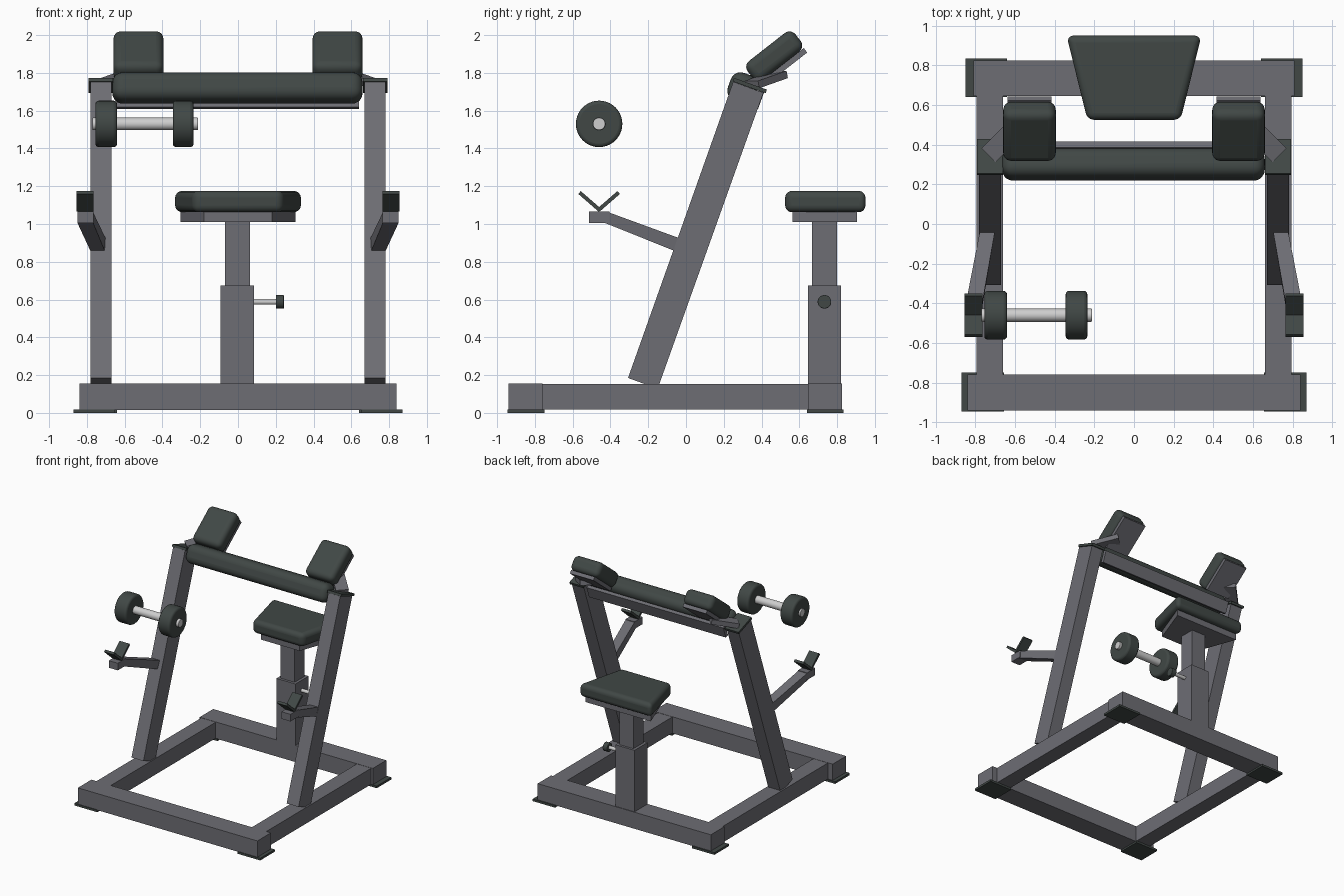
import bpy, bmesh, math
from mathutils import Matrix, Vector

if "Cube" in bpy.data.objects:
    bpy.data.objects.remove(bpy.data.objects["Cube"])


def material(name, rgb):
    m = bpy.data.materials.new(name)
    m.diffuse_color = (*rgb, 1)
    m.use_nodes = True
    m.node_tree.nodes["Principled BSDF"].inputs["Base Color"].default_value = m.diffuse_color
    return m


GREY = material("frame grey", (0.155, 0.155, 0.175))
BLACK = material("pad black", (0.052, 0.064, 0.060))
STEEL = material("bright steel", (0.62, 0.62, 0.62))


def finish(name, bm, mat, bevel=0, segments=5):
    bmesh.ops.recalc_face_normals(bm, faces=bm.faces[:])
    me = bpy.data.meshes.new(name)
    bm.to_mesh(me)
    bm.free()
    me.materials.append(mat)
    ob = bpy.data.objects.new(name, me)
    bpy.context.collection.objects.link(ob)
    if bevel:
        mod = ob.modifiers.new("soft edges", 'BEVEL')
        mod.width, mod.segments = bevel, segments
        mod.limit_method, mod.angle_limit = 'ANGLE', math.radians(40)
        for p in me.polygons:
            p.use_smooth = True
        bpy.context.view_layer.objects.active = ob
        ob.select_set(True)
        bpy.ops.object.shade_smooth_by_angle(angle=math.radians(35))
        ob.select_set(False)
    return ob


def box(name, centre, size, mat, tilt=0, turn=0, bevel=0):
    """Box tilted about x, then turned about z (degrees)."""
    bm = bmesh.new()
    rot = Matrix.Rotation(math.radians(turn), 4, 'Z') @ Matrix.Rotation(math.radians(tilt), 4, 'X')
    bmesh.ops.create_cube(bm, size=1, matrix=Matrix.Translation(centre) @ rot @ Matrix.Diagonal((*size, 1)))
    return finish(name, bm, mat, bevel)


def span(name, x, y, z, mat, **kw):
    """Axis-aligned box from its ranges."""
    return box(name, [(a + b) / 2 for a, b in (x, y, z)], [b - a for a, b in (x, y, z)], mat, **kw)


def loft(name, ring_a, ring_b, mat, bevel=0):
    """Solid between two matching rings."""
    bm = bmesh.new()
    a = [bm.verts.new(p) for p in ring_a]
    b = [bm.verts.new(p) for p in ring_b]
    bm.faces.new(a)
    bm.faces.new(b)
    for i in range(len(a)):
        j = (i + 1) % len(a)
        bm.faces.new((a[i], a[j], b[j], b[i]))
    return finish(name, bm, mat, bevel)


def rod(name, x0, x1, y, z, r, mat, bevel=0.004):
    bm = bmesh.new()
    m = Matrix.Translation(((x0 + x1) / 2, y, z)) @ Matrix.Rotation(math.pi / 2, 4, 'Y')
    bmesh.ops.create_cone(bm, cap_ends=True, segments=40, radius1=r, radius2=r, depth=x1 - x0, matrix=m)
    return finish(name, bm, mat, bevel, 3)


def plan(half_front, half_back, y0, y1, z):
    return [(-half_front, y0, z), (half_front, y0, z), (half_back, y1, z), (-half_back, y1, z)]


# Floor frame
span("front_base_bar", (-0.84, 0.84), (-0.94, -0.76), (0.015, 0.155), GREY)
span("rear_base_bar", (-0.81, 0.81), (0.645, 0.825), (0.015, 0.155), GREY)

for s, side in ((-1, "left"), (1, "right")):
    def X(a, b):
        return tuple(sorted((s * a, s * b)))

    span(side + "_base_rail", X(0.66, 0.795), (-0.77, 0.66), (0.017, 0.153), GREY)
    span(side + "_front_foot", X(0.655, 0.87), (-0.945, -0.75), (0, 0.018), BLACK)
    span(side + "_rear_foot", X(0.64, 0.85), (0.64, 0.835), (0, 0.018), BLACK)

    # Leaning upright with its end cap
    prof = [(-0.307, 0.185), (-0.15, 0.128), (0.41, 1.695), (0.25, 1.753)]
    loft(side + "_upright", [(s * 0.67, y, z) for y, z in prof],
         [(s * 0.782, y, z) for y, z in prof], GREY)
    box(side + "_upright_cap", (s * 0.726, 0.338, 1.733), (0.13, 0.185, 0.02), BLACK, tilt=-19.7)

    # Rest arm, its block and the V cradle
    loft(side + "_rest_arm",
         [(s * x, y, z) for x, y, z in ((0.695, 0, 0.833), (0.77, 0, 0.833), (0.77, 0, 0.912), (0.695, 0, 0.912))],
         [(s * x, y, z) for x, y, z in ((0.767, -0.43, 1.006), (0.85, -0.43, 1.006),
                                        (0.85, -0.41, 1.062), (0.767, -0.41, 1.062))], GREY)
    span(side + "_rest_block", X(0.765, 0.85), (-0.513, -0.405), (1.005, 1.065), GREY)
    for d in (-1, 1):
        box(side + "_cradle_plate", (s * 0.809, -0.46 + d * 0.05, 1.12), (0.09, 0.142, 0.02), BLACK, tilt=d * 41)

    # Shoulder pad, backing plate and bracket
    n = Vector((0, -math.sin(math.radians(38)), math.cos(math.radians(38))))
    c = Vector((s * 0.527, 0.467, 1.888))
    box(side + "_shoulder_pad", c, (0.265, 0.32, 0.125), BLACK, tilt=38, bevel=0.04)
    along = Vector((0, n.z, -n.y))
    box(side + "_pad_plate", c - n * 0.077 + along * 0.005, (0.22, 0.29, 0.03), GREY, tilt=38)
    box(side + "_pad_bracket", (s * 0.655, 0.425, 1.765), (0.1, 0.22, 0.04), GREY, tilt=14, turn=s * 45)

# Long chest pad with backing plate
box("chest_pad", (-0.003, 0.30, 1.72), (1.325, 0.15, 0.155), BLACK, tilt=-20, bevel=0.055)
box("chest_pad_plate", (0, 0.384, 1.66), (1.28, 0.03, 0.10), GREY, tilt=-20)

# Seat
loft("seat_pad", plan(0.235, 0.34, 0.525, 0.95, 1.063), plan(0.235, 0.34, 0.525, 0.95, 1.175), BLACK, bevel=0.035)
loft("seat_plate", plan(0.18, 0.305, 0.565, 0.905, 1.01), plan(0.18, 0.305, 0.565, 0.905, 1.066), GREY)
span("seat_stem", (-0.068, 0.063), (0.667, 0.80), (0.6, 1.012), GREY)
span("seat_sleeve", (-0.092, 0.086), (0.645, 0.82), (0.15, 0.675), GREY)
rod("lock_pin", 0.08, 0.21, 0.733, 0.588, 0.015, STEEL)
rod("lock_knob", 0.2, 0.243, 0.733, 0.588, 0.036, BLACK)

# Dumbbell
rod("dumbbell_bar", -0.77, -0.212, -0.46, 1.53, 0.033, STEEL)
rod("left_weight", -0.755, -0.64, -0.46, 1.53, 0.123, BLACK, bevel=0.018)
rod("right_weight", -0.345, -0.235, -0.46, 1.53, 0.123, BLACK, bevel=0.018)
